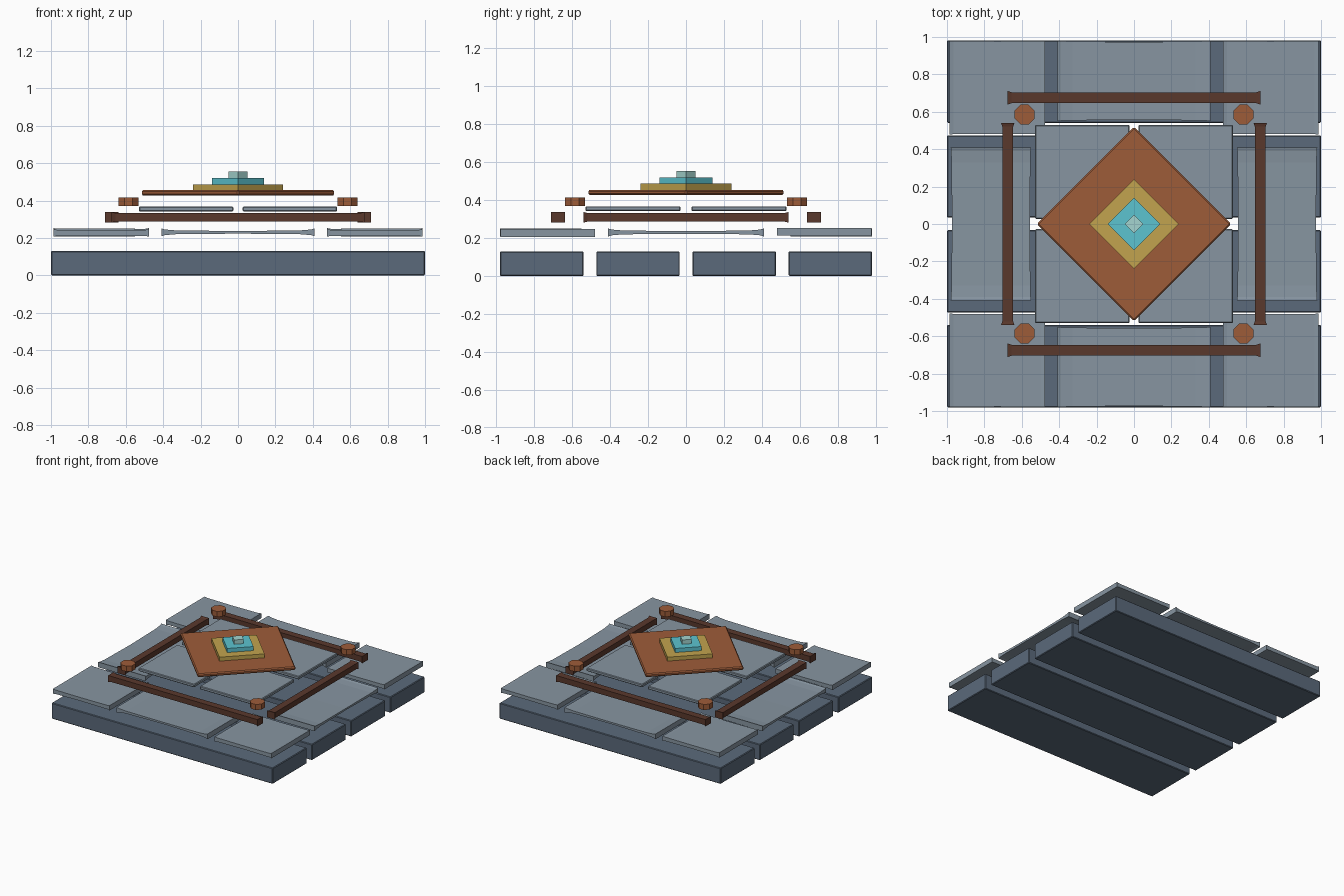
import bpy, bmesh, math
from mathutils import Matrix, Vector

if "Cube" in bpy.data.objects:
    bpy.data.objects.remove(bpy.data.objects["Cube"])


def mat(name, hexcol):
    m = bpy.data.materials.new(name)
    srgb = [((hexcol >> s) & 255) / 255 for s in (16, 8, 0)]
    m.diffuse_color = [((c + 0.055) / 1.055) ** 2.4 for c in srgb] + [1]
    m.use_nodes = True
    m.node_tree.nodes["Principled BSDF"].inputs["Base Color"].default_value = m.diffuse_color
    return m


SLATE = mat("slate", 0x5B6A7B)
STONE = mat("pale_stone", 0x8795A1)
WOOD = mat("dark_wood", 0x5A382C)
RUST = mat("rust", 0x9E5C39)
GOLD = mat("gold", 0xC2A44E)
CYAN = mat("cyan", 0x5CC4D0)
ICE = mat("ice", 0xA5D5D0)


def finish(bm, name, material, bevel=0):
    bmesh.ops.recalc_face_normals(bm, faces=bm.faces)
    me = bpy.data.meshes.new(name)
    bm.to_mesh(me)
    bm.free()
    ob = bpy.data.objects.new(name, me)
    bpy.context.collection.objects.link(ob)
    me.materials.append(material)
    if bevel:
        b = ob.modifiers.new("bevel", 'BEVEL')
        b.width, b.segments = bevel, 1
    return ob


def box(name, x0, x1, y0, y1, z0, z1, material, bevel=0):
    bm = bmesh.new()
    bmesh.ops.create_cube(bm, size=1)
    for v in bm.verts:
        v.co = Vector(((x0 + x1) / 2 + v.co.x * (x1 - x0),
                       (y0 + y1) / 2 + v.co.y * (y1 - y0),
                       (z0 + z1) / 2 + v.co.z * (z1 - z0)))
    return finish(bm, name, material, bevel)


def flared(name, centre, angle, stations, material):
    """Bar along local x; stations are (x, half width, half height)."""
    bm = bmesh.new()
    full = [(-x, w, h) for x, w, h in stations] + [s for s in reversed(stations) if s[0] > 0]
    rings = [[bm.verts.new((x, sy * w, sz * h))
              for sy, sz in ((-1, -1), (1, -1), (1, 1), (-1, 1))] for x, w, h in full]
    for a, b in zip(rings, rings[1:]):
        for i in range(4):
            j = (i + 1) % 4
            bm.faces.new((a[i], a[j], b[j], b[i]))
    bm.faces.new(rings[0])
    bm.faces.new(rings[-1])
    bmesh.ops.transform(bm, verts=bm.verts,
                        matrix=Matrix.Translation(centre) @ Matrix.Rotation(angle, 4, 'Z'))
    return finish(bm, name, material)


def prism(name, sides, r, centre, z0, z1, material, turn=0, bevel=0):
    bm = bmesh.new()
    bmesh.ops.create_cone(bm, cap_ends=True, segments=sides, radius1=r, radius2=r, depth=z1 - z0,
                          matrix=Matrix.Translation((*centre, (z0 + z1) / 2)) @ Matrix.Rotation(turn, 4, 'Z'))
    return finish(bm, name, material, bevel)


# Foundation planks
for i in range(4):
    y = -0.76 + i * 0.507
    box(f"base_plank_{i}", -1, 1, y - 0.22, y + 0.22, 0, 0.13, SLATE, 0.005)

# Outer ring: corner slabs and dished middle slabs
for sx in (-1, 1):
    for sy in (-1, 1):
        flared(f"corner_slab_{sx}_{sy}", (sx * 0.731, sy * 0.729, 0.23 + 0.003 * sy), 0,
               [(0.256, 0.25, 0.02), (0.235, 0.249, 0.016), (0, 0.248, 0.014)], STONE)
for i in range(4):
    a = i * math.pi / 2
    flared(f"middle_slab_{i}", (0.765 * math.sin(a), -0.765 * math.cos(a), 0.23), a,
           [(0.41, 0.215, 0.021), (0.39, 0.213, 0.015), (0.33, 0.211, 0.010), (0, 0.208, 0.007)], STONE)

# Timber rails with flared ends
for i in range(4):
    a = i * math.pi / 2
    half = 0.675 if i % 2 == 0 else 0.54
    flared(f"rail_{i}", (0.675 * math.sin(a), -0.675 * math.cos(a), 0.31), a,
           [(half, 0.036, 0.028), (half - 0.02, 0.029, 0.023), (0, 0.028, 0.022)], WOOD)

# Inner slabs and corner pegs
for sx in (-1, 1):
    for sy in (-1, 1):
        x, y = sorted((sx * 0.025, sx * 0.53)), sorted((sy * 0.028, sy * 0.53))
        box(f"inner_slab_{sx}_{sy}", *x, *y, 0.342, 0.368, STONE, 0.005)
        prism(f"peg_{sx}_{sy}", 8, 0.057, (sx * 0.585, sy * 0.585), 0.37, 0.415, RUST, math.pi / 8)

# Stepped diamond centrepiece
prism("diamond_plate", 4, 0.52, (0, 0), 0.427, 0.455, RUST, 0, 0.008)
prism("gold_step", 4, 0.24, (0, 0), 0.455, 0.487, GOLD)
prism("cyan_step", 4, 0.14, (0, 0), 0.487, 0.52, CYAN)
prism("top_crystal", 4, 0.05, (0, 0), 0.52, 0.555, ICE)
